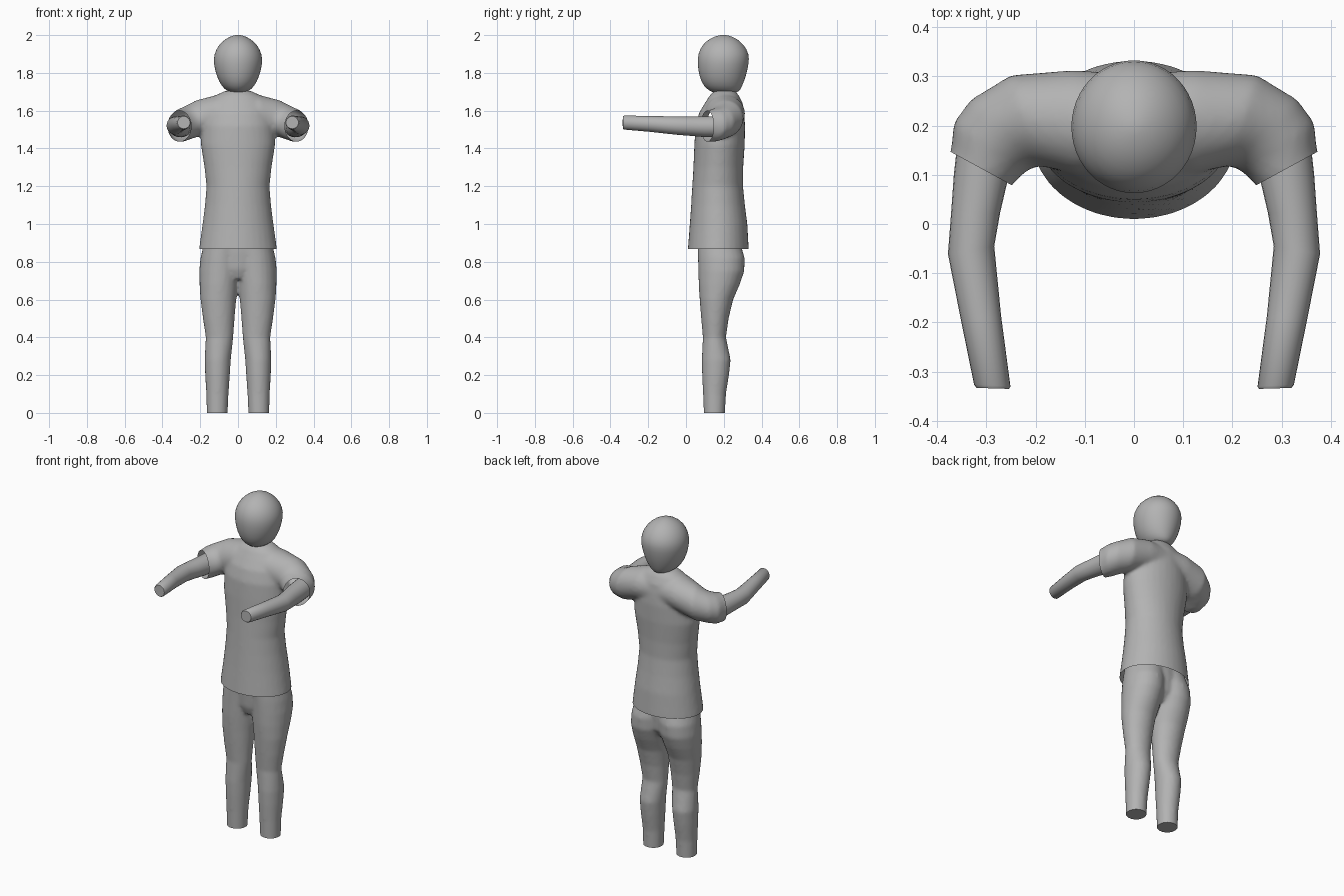
import bpy, bmesh, math
from mathutils import Vector

if "Cube" in bpy.data.objects:
    bpy.data.objects.remove(bpy.data.objects["Cube"])

grey = bpy.data.materials.new("plain grey")
grey.diffuse_color = (0.45, 0.45, 0.45, 1)
grey.use_nodes = True
grey.node_tree.nodes["Principled BSDF"].inputs["Base Color"].default_value = grey.diffuse_color


def loft(bm, rings, n=24):
    """Closed tube through elliptical rings given as (centre, half axis u, half axis v)."""
    loops = []
    for c, u, v in rings:
        c, u, v = Vector(c), Vector(u), Vector(v)
        angles = [2 * math.pi * i / n for i in range(n)]
        loops.append([bm.verts.new(c + u * math.cos(a) + v * math.sin(a)) for a in angles])
    for a, b in zip(loops, loops[1:]):
        for i in range(n):
            j = (i + 1) % n
            bm.faces.new((a[i], a[j], b[j], b[i]))
    bm.faces.new(loops[0])
    bm.faces.new(loops[-1])
    bmesh.ops.recalc_face_normals(bm, faces=bm.faces)


def level(z, x0, x1, y0, y1):
    """Horizontal ring from its extents."""
    return ((x0 + x1) / 2, (y0 + y1) / 2, z), ((x1 - x0) / 2, 0, 0), (0, (y1 - y0) / 2, 0)


def make_object(name, bm):
    me = bpy.data.meshes.new(name)
    bm.to_mesh(me)
    bm.free()
    ob = bpy.data.objects.new(name, me)
    bpy.context.collection.objects.link(ob)
    me.materials.append(grey)
    return ob


def shade(ob):
    ob.data.polygons.foreach_set("use_smooth", [True] * len(ob.data.polygons))
    ob.data.set_sharp_from_angle(angle=math.radians(50))


def blend(ob, cuts, smoothing):
    """Fuse overlapping lofts into one soft skin, then trim the openings."""
    rm = ob.modifiers.new("fuse", "REMESH")
    rm.mode, rm.voxel_size = "VOXEL", 0.01
    sm = ob.modifiers.new("soften", "SMOOTH")
    sm.factor, sm.iterations = 0.5, smoothing
    bpy.context.view_layer.update()
    me = bpy.data.meshes.new_from_object(ob.evaluated_get(bpy.context.evaluated_depsgraph_get()))
    ob.modifiers.clear()
    bm = bmesh.new()
    bm.from_mesh(me)
    for co, no in cuts:
        bmesh.ops.bisect_plane(bm, geom=bm.verts[:] + bm.edges[:] + bm.faces[:],
                               plane_co=co, plane_no=no, clear_outer=True)
    # close the ankles
    ankles = [e for e in bm.edges if e.is_boundary and all(v.co.z < 0.001 for v in e.verts)]
    if ankles:
        bmesh.ops.holes_fill(bm, edges=ankles, sides=0)
    bm.to_mesh(me)
    bm.free()
    ob.data = me
    me.materials.clear()
    me.materials.append(grey)
    shade(ob)


# Head
bm = bmesh.new()
loft(bm, [level(z, -x, x, y0, y1) for z, x, y0, y1 in [
    (1.692, .025, .16, .26), (1.703, .058, .125, .285), (1.73, .088, .092, .298),
    (1.78, .114, .069, .318), (1.85, .131, .059, .334), (1.90, .128, .062, .336),
    (1.95, .103, .085, .308), (1.985, .06, .13, .265), (1.998, .025, .17, .225),
    (2.001, .008, .19, .205)]])
head = make_object("head", bm)
sub = head.modifiers.new("round", "SUBSURF")
sub.levels = sub.render_levels = 1
shade(head)

# Shirt: torso with two bent sleeves
bm = bmesh.new()
loft(bm, [level(z, -x, x, y0, y1) for z, x, y0, y1 in [
    (.82, .21, .007, .332), (.87, .206, .01, .332), (1.0, .188, .02, .325),
    (1.1, .175, .027, .312), (1.2, .167, .033, .302), (1.3, .178, .039, .303),
    (1.42, .197, .044, .311), (1.52, .193, .05, .313), (1.59, .18, .07, .308),
    (1.64, .16, .1, .3), (1.68, .12, .125, .28), (1.705, .07, .15, .26)]], 32)
for s in (-1, 1):
    loft(bm, [((s * x, y, z), (s * ux, uy, 0), (0, 0, h)) for x, y, z, ux, uy, h in [
        (0, .205, 1.59, 0, .1, .095),
        (.12, .207, 1.585, .005, .106, .097),
        (.22, .21, 1.557, .03, .093, .098),
        (.27, .183, 1.535, .062, .07, .09),
        (.297, .153, 1.523, .07, .053, .088),
        (.31, .1125, 1.518, .062, .034, .083),
        (.327, .083, 1.515, .06, .033, .08)]])
shirt = make_object("shirt", bm)
blend(shirt, [((0, 0, .867), (0, 0, -1))] +
      [((s * .31, .1125, 1.52), (s * .48, -.88, 0)) for s in (-1, 1)], 8)

# Trousers: two legs joined by a pelvis
bm = bmesh.new()
for s in (-1, 1):
    loft(bm, [level(z, s * x0, s * x1, y0, y1) for z, x0, x1, y0, y1 in [
        (-.04, .056, .165, .095, .205), (.1, .05, .168, .09, .212),
        (.2, .043, .174, .085, .228), (.28, .038, .177, .083, .237),
        (.4, .025, .171, .089, .212), (.5, .018, .186, .08, .226),
        (.6, .009, .199, .072, .25), (.68, -.003, .204, .067, .285),
        (.75, -.015, .206, .065, .309), (.82, -.02, .199, .063, .311),
        (.9, -.03, .18, .06, .288), (.96, -.03, .175, .06, .28)]])
loft(bm, [level(z, -x, x, y0, y1) for z, x, y0, y1 in [
    (.71, .06, .09, .25), (.76, .13, .071, .285), (.85, .165, .063, .293),
    (.96, .165, .06, .28)]])
trousers = make_object("trousers", bm)
blend(trousers, [((0, 0, 0), (0, 0, -1)), ((0, 0, .92), (0, 0, 1))], 6)

# Forearms reaching forward out of the sleeves
for s, side in ((-1, "left"), (1, "right")):
    bm = bmesh.new()
    loft(bm, [((s * x, y, z), (s * r, t, 0), (0, 0, h)) for x, y, z, r, t, h in [
        (.300, .19, 1.515, .056, 0, .056),
        (.310, .10, 1.515, .056, 0, .055),
        (.322, .02, 1.518, .050, -.003, .051),
        (.331, -.053, 1.521, .047, -.008, .048),
        (.311, -.19, 1.53, .041, -.003, .042),
        (.288, -.328, 1.537, .037, .002, .037),
        (.287, -.334, 1.537, .033, .001, .033)]])
    shade(make_object(side + "_arm", bm))
